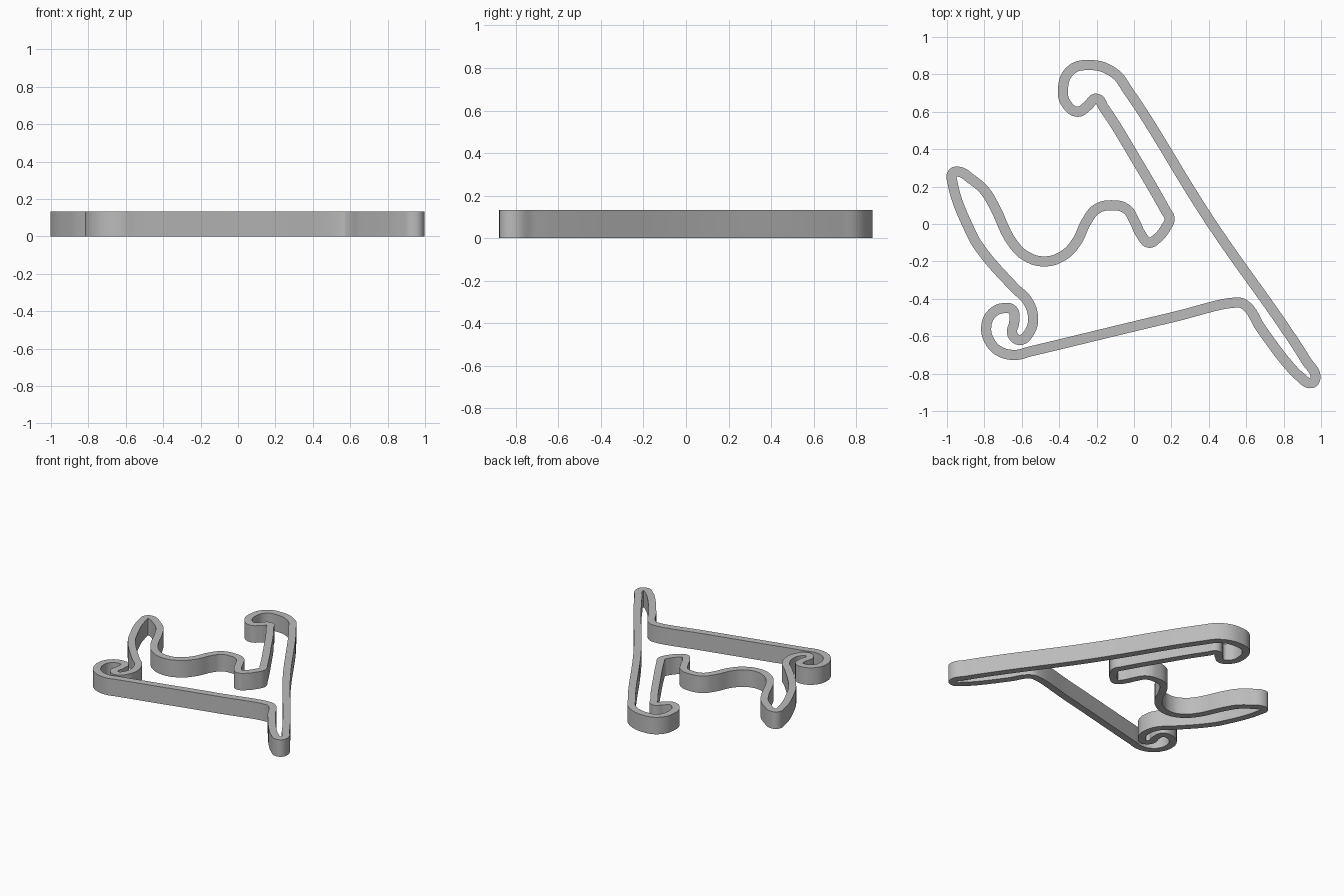
import bpy
import bmesh

WALL = 0.054      # thickness of the band
HEIGHT = 0.132    # height of the band

default_cube = bpy.data.objects.get("Cube")
if default_cube:
    bpy.data.objects.remove(default_cube, do_unlink=True)

# One plain grey for everything
grey = bpy.data.materials.new("plain grey")
grey.use_nodes = True
colour = (0.5, 0.5, 0.5, 1.0)
grey.diffuse_color = colour
grey.node_tree.nodes["Principled BSDF"].inputs["Base Color"].default_value = colour

# Sections of the closed centre line, in order around the loop
long_straight = [(.92, -.73), (.83, -.59), (.41, .01), (-.03, .71)]
top_hook = [(-.11, .81), (-.25, .85), (-.34, .82), (-.38, .72), (-.36, .64),
            (-.3, .6), (-.25, .63), (-.2, .67), (-.16, .62)]
inner_straight = [(.02, .33), (.17, .07)]
inner_bend = [(.19, .03), (.17, -.02), (.12, -.08), (.08, -.1), (.04, -.06)]
wave = [(0, .02), (-.04, .08), (-.12, .1), (-.2, .08), (-.25, .02),
        (-.31, -.1), (-.38, -.17), (-.48, -.2), (-.58, -.17), (-.65, -.1)]
left_tip = [(-.75, .1), (-.8, .18), (-.87, .24), (-.94, .28),
            (-.97, .27), (-.97, .22)]
left_side = [(-.87, -.05), (-.83, -.12), (-.64, -.34), (-.57, -.41)]
spiral = [(-.54, -.5), (-.56, -.58), (-.61, -.62), (-.65, -.59), (-.64, -.52),
          (-.65, -.46), (-.7, -.45), (-.76, -.48), (-.79, -.55),
          (-.77, -.63), (-.72, -.68), (-.64, -.7), (-.55, -.68)]
front_straight = [(.2, -.5), (.55, -.42), (.59, -.43)]
right_tip = [(.68, -.56), (.84, -.77), (.88, -.81), (.95, -.85), (.97, -.82)]

path = (long_straight + top_hook + inner_straight + inner_bend + wave
        + left_tip + left_side + spiral + front_straight + right_tip)

# Smooth closed curve through the centre line, extruded to an upright ribbon
curve = bpy.data.curves.new("circuit_band", "CURVE")
curve.dimensions = "2D"
curve.fill_mode = "NONE"
curve.resolution_u = 8
curve.extrude = HEIGHT / 2
spline = curve.splines.new("BEZIER")
spline.bezier_points.add(len(path) - 1)
spline.use_cyclic_u = True
for point, (x, y) in zip(spline.bezier_points, path):
    point.co = (x, y, 0)
    point.handle_left_type = point.handle_right_type = "AUTO"

guide = bpy.data.objects.new("centre_line_guide", curve)
bpy.context.collection.objects.link(guide)
bpy.context.view_layer.update()
evaluated = guide.evaluated_get(bpy.context.evaluated_depsgraph_get())
mesh = bpy.data.meshes.new_from_object(evaluated)
bpy.data.objects.remove(guide, do_unlink=True)

# Clean the ribbon and stand it on the floor
bm = bmesh.new()
bm.from_mesh(mesh)
bmesh.ops.remove_doubles(bm, verts=bm.verts, dist=0.0005)
bmesh.ops.translate(bm, verts=bm.verts, vec=(0, 0, HEIGHT / 2))
bmesh.ops.recalc_face_normals(bm, faces=bm.faces)
bm.to_mesh(mesh)
bm.free()
mesh.materials.clear()
mesh.materials.append(grey)

band = bpy.data.objects.new("circuit_band", mesh)
bpy.context.collection.objects.link(band)

# Thicken the ribbon equally to both sides
solid = band.modifiers.new("wall thickness", "SOLIDIFY")
solid.thickness = WALL
solid.offset = 0
solid.use_even_offset = True

bpy.context.view_layer.objects.active = band
band.select_set(True)
bpy.ops.object.modifier_apply(modifier=solid.name)
bpy.ops.object.shade_smooth_by_angle()
